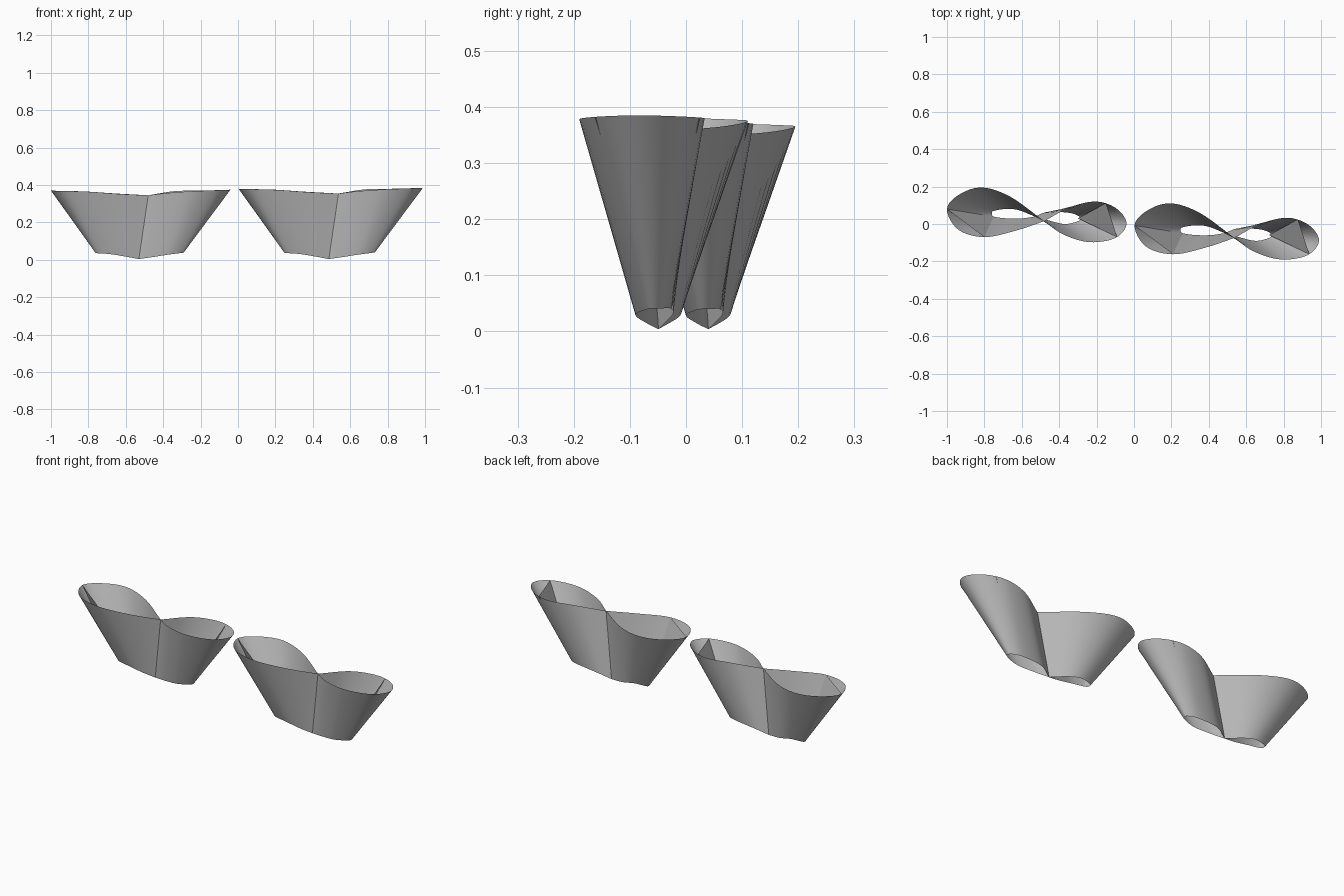
import bpy
import bmesh
from mathutils import Vector

default_cube = bpy.data.objects.get("Cube")
if default_cube:
    bpy.data.objects.remove(default_cube, do_unlink=True)

grey = bpy.data.materials.new("plain_grey")
grey.use_nodes = True
colour = (0.5, 0.5, 0.5, 1)
grey.diffuse_color = colour
grey.node_tree.nodes["Principled BSDF"].inputs["Base Color"].default_value = colour

# Each entry pairs a point on the rim with the matching point on the base.
PINCH = ((-.48, .015, .345), (-.53, .04, .004))
LEFT_LOBE = [
    PINCH,
    ((-.66, .145, .355), (-.62, .075, .025)),
    ((-.81, .195, .365), (-.69, .08, .04)),
    ((-.93, .16, .368), (-.75, .07, .038)),
    ((-1.0, .08, .37), (-.76, .06, .035)),
    ((-.94, -.03, .368), (-.75, .04, .035)),
    ((-.80, -.07, .364), (-.68, .03, .03)),
    ((-.63, -.035, .352), (-.6, .03, .017)),
    PINCH,
]
RIGHT_LOBE = [
    PINCH,
    ((-.34, .09, .367), (-.46, .065, .03)),
    ((-.2, .12, .37), (-.35, .06, .04)),
    ((-.09, .08, .373), (-.3, .045, .04)),
    ((-.04, 0, .375), (-.29, .03, .04)),
    ((-.1, -.075, .372), (-.3, .015, .037)),
    ((-.24, -.097, .367), (-.37, .0, .028)),
    ((-.38, -.055, .357), (-.46, .02, .014)),
    PINCH,
]


def smooth_path(points, steps=6):
    """Catmull-Rom curve through an open run of points."""
    pts = [Vector(p) for p in points]
    pts = [2 * pts[0] - pts[1]] + pts + [2 * pts[-1] - pts[-2]]
    path = []
    for a, b, c, d in zip(pts, pts[1:], pts[2:], pts[3:]):
        for i in range(steps):
            t = i / steps
            path.append(b + (c - a) * t / 2
                        + (2 * a - 5 * b + 4 * c - d) * t * t / 2
                        + (3 * b - a - 3 * c + d) * t ** 3 / 2)
    return path + [pts[-2]]


def make_object(name, bm, place):
    mesh = bpy.data.meshes.new(name)
    bm.to_mesh(mesh)
    bm.free()
    mesh.materials.append(grey)
    obj = bpy.data.objects.new(name, mesh)
    bpy.context.collection.objects.link(obj)
    obj.location, size = place
    obj.scale = (size, size, size)
    bpy.ops.object.select_all(action='DESELECT')
    obj.select_set(True)
    bpy.context.view_layer.objects.active = obj
    bpy.ops.object.shade_smooth_by_angle(angle=0.6)


def make_lobe(name, pairs, outward, place):
    """Flared wall, open at top and bottom."""
    bm = bmesh.new()
    rim = [bm.verts.new(p) for p in smooth_path([p[0] for p in pairs])]
    base = [bm.verts.new(p) for p in smooth_path([p[1] for p in pairs])]
    for i in range(len(rim) - 1):
        quad = [base[i], base[i + 1], rim[i + 1], rim[i]]
        bm.faces.new(quad if outward else quad[::-1])
    make_object(name, bm, place)


def make_flap(name, corners, place):
    """Flat triangular fold inside a lobe."""
    bm = bmesh.new()
    bm.faces.new([bm.verts.new(p) for p in corners])
    make_object(name, bm, place)


PLACES = {"right": ((0, 0, 0), 1.0), "left": ((1.03, -.09, 0), 1.027)}

for side, place in PLACES.items():
    make_lobe(side + "_cup_wide_lobe", LEFT_LOBE, True, place)
    make_lobe(side + "_cup_narrow_lobe", RIGHT_LOBE, False, place)
    # Inner folds run from two rim points down to the base
    make_flap(side + "_cup_end_fold",
              [(-.15, .112, .371), (-.09, -.07, .371), (-.3, .03, .04)], place)
    make_flap(side + "_cup_front_fold",
              [LEFT_LOBE[4][0], LEFT_LOBE[6][0], LEFT_LOBE[5][1]], place)
